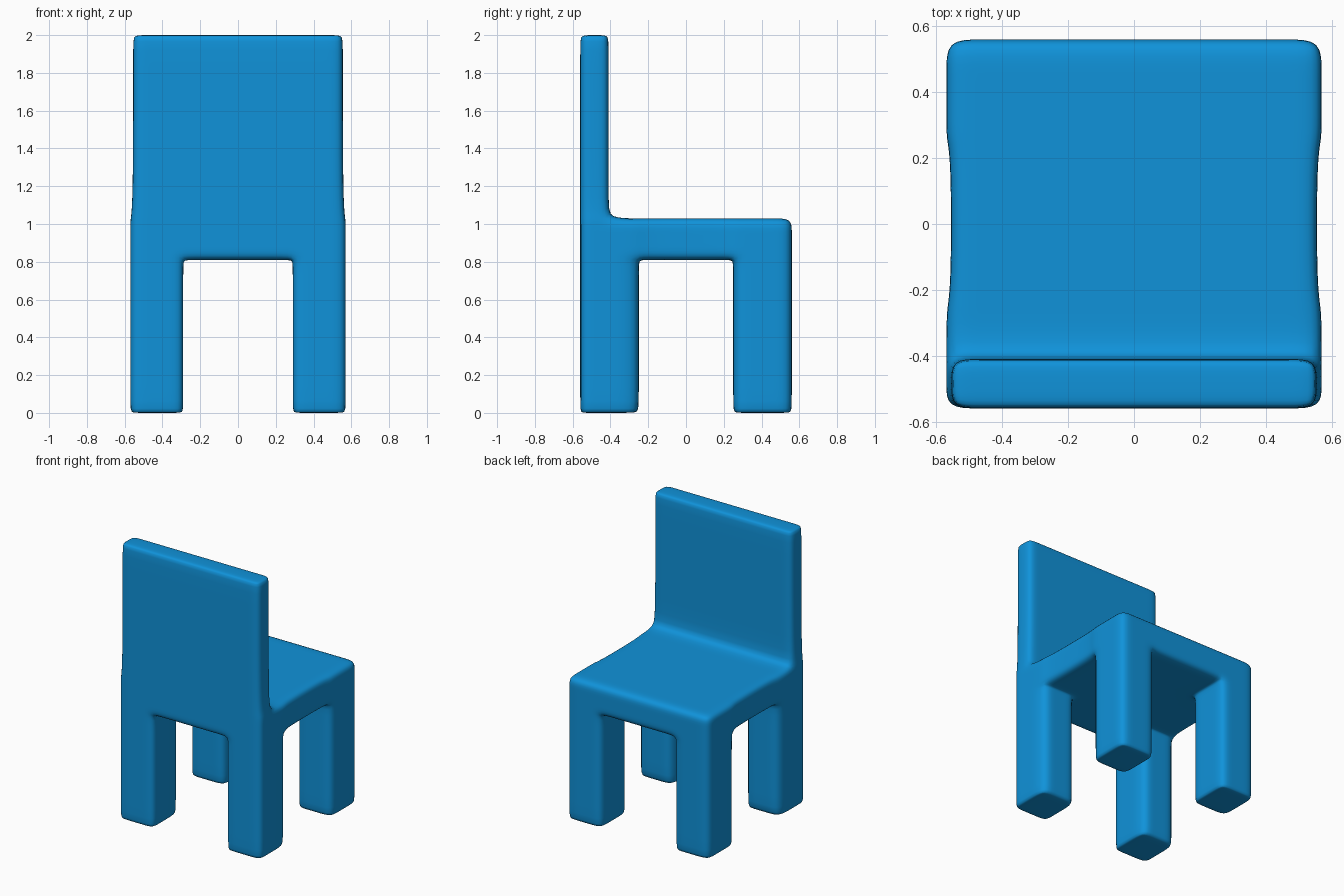
import bpy, bmesh

if "Cube" in bpy.data.objects:
    bpy.data.objects.remove(bpy.data.objects["Cube"])

# Cage lines: each pair near an edge controls how tightly it rounds
XS = [-.57, -.47, -.38, -.29, -.25, .25, .29, .38, .47, .57]
YS = [-.56, -.485, -.41, -.25, -.21, .21, .25, .35, .46, .56]
ZS = [0, .015, .77, .81, .88, .96, 1.03, 1.10, 1.97, 2.0]


def filled(i, j, k):
    """True when the cage cell belongs to a leg, the seat or the backrest."""
    if not all(0 <= n < len(a) - 1 for n, a in ((i, XS), (j, YS), (k, ZS))):
        return False
    x, y, z = [(a[n] + a[n + 1]) / 2 for a, n in ((XS, i), (YS, j), (ZS, k))]
    if z < .81:                      # four legs
        return abs(x) > .29 and abs(y) > .25
    if z < 1.03:                     # seat slab
        return True
    return y < -.41                  # backrest


def build_cage():
    bm = bmesh.new()
    verts = {}

    def vert(key):
        if key not in verts:
            x, y, z = XS[key[0]], YS[key[1]], ZS[key[2]]
            # Sides of the seat and backrest draw in slightly from the legs
            if abs(x) > .5 and (z > 1.05 or (z > .8 and abs(y) < .24)):
                x *= .555 / .57
            verts[key] = bm.verts.new((x, y, z))
        return verts[key]

    cells = [(i, j, k) for i in range(9) for j in range(9) for k in range(9)
             if filled(i, j, k)]
    for cell in cells:
        for axis in range(3):
            u, v = (axis + 1) % 3, (axis + 2) % 3
            for side in (0, 1):
                nxt = list(cell)
                nxt[axis] += 2 * side - 1
                if filled(*nxt):
                    continue
                ring = []
                for du, dv in ((0, 0), (1, 0), (1, 1), (0, 1)):
                    c = list(cell)
                    c[axis] += side
                    c[u] += du
                    c[v] += dv
                    ring.append(vert(tuple(c)))
                bm.faces.new(ring if side else ring[::-1])
    return bm


# Chair: one continuous moulded body
bm = build_cage()
mesh = bpy.data.meshes.new("chair")
bm.to_mesh(mesh)
bm.free()
chair = bpy.data.objects.new("chair", mesh)
bpy.context.collection.objects.link(chair)

for poly in mesh.polygons:
    poly.use_smooth = True

# Rounding
sub = chair.modifiers.new("rounding", 'SUBSURF')
sub.levels = sub.render_levels = 2

# Blue plastic
blue = bpy.data.materials.new("blue_plastic")
blue.diffuse_color = (0.005, 0.29, 0.70, 1)
blue.use_nodes = True
blue.node_tree.nodes["Principled BSDF"].inputs["Base Color"].default_value = blue.diffuse_color
mesh.materials.append(blue)
